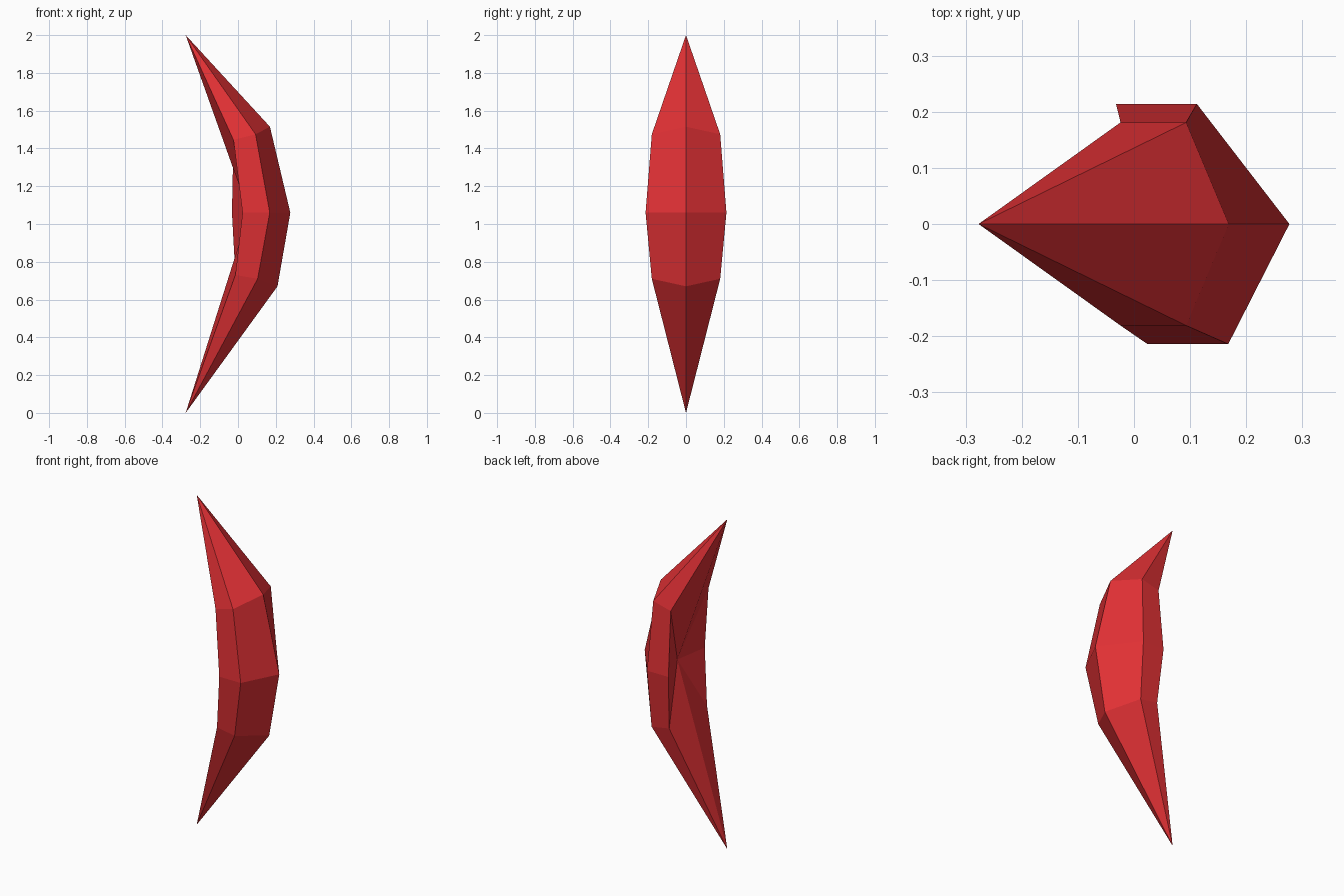
import bpy, bmesh

if "Cube" in bpy.data.objects:
    bpy.data.objects.remove(bpy.data.objects["Cube"])

bm = bmesh.new()
V = lambda *p: bm.verts.new(p)

# sharp tips and the middle of the hollow inner side
top, bottom = V(-0.277, 0, 2.0), V(-0.277, 0, 0.0)
hollow = V(0.058, 0, 1.06)


def ring(ridge, outer, inner, half_width, skew=0.0):
    """Open cross-section: inner front, outer front, ridge, outer back, inner back."""
    (rx, rz), (ox, oz), (ix, iz), w = ridge, outer, inner, half_width
    return [V(ix, -w, iz), V(ox, -w, oz), V(rx, 0, rz),
            V(ox - skew, w, oz), V(ix - skew, w, iz)]


# cross-sections from top to bottom, the middle one twisted slightly
rings = [
    ring((0.169, 1.515), (0.093, 1.475), (-0.024, 1.445), 0.181),
    ring((0.277, 1.06), (0.168, 1.06), (0.024, 1.06), 0.214, 0.056),
    ring((0.209, 0.67), (0.104, 0.71), (-0.014, 0.73), 0.181),
]

# outer skin: tip fans and bands between sections
for i in range(4):
    bm.faces.new((top, rings[0][i], rings[0][i + 1]))
    bm.faces.new((bottom, rings[2][i + 1], rings[2][i]))
    for a, b in zip(rings, rings[1:]):
        bm.faces.new((a[i], b[i], b[i + 1], a[i + 1]))

# inner skin: fan around the hollow
for side in (0, 4):
    edge = [top] + [r[side] for r in rings] + [bottom]
    for a, b in zip(edge, edge[1:]):
        bm.faces.new((a, b, hollow))

bmesh.ops.recalc_face_normals(bm, faces=bm.faces)
mesh = bpy.data.meshes.new("crescent")
bm.to_mesh(mesh)
bm.free()

# red crescent
red = bpy.data.materials.new("red")
red.diffuse_color = (0.75, 0.03, 0.035, 1)
red.use_nodes = True
red.node_tree.nodes["Principled BSDF"].inputs["Base Color"].default_value = red.diffuse_color
mesh.materials.append(red)
crescent = bpy.data.objects.new("crescent", mesh)
bpy.context.collection.objects.link(crescent)
